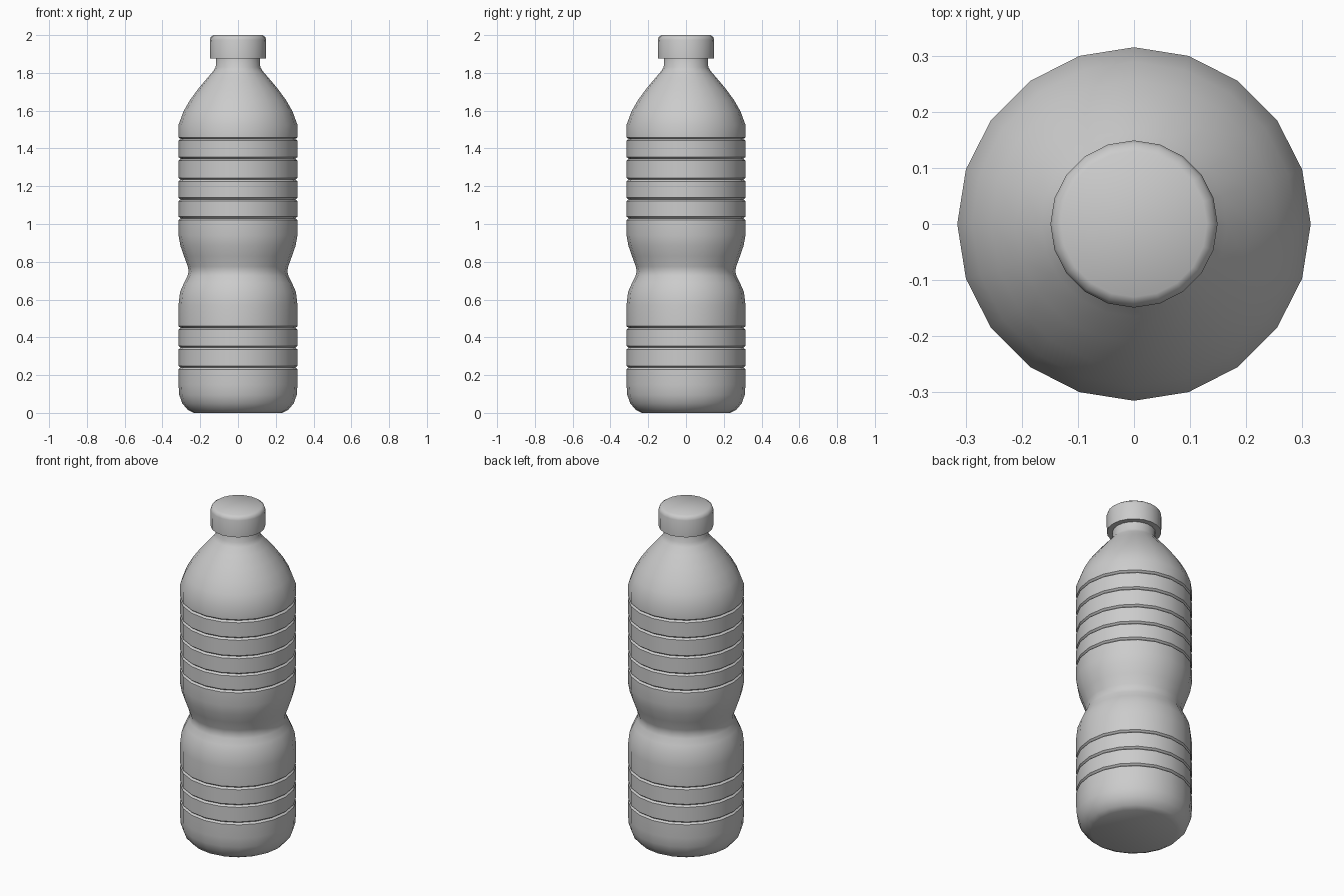
import bpy, bmesh, math

if "Cube" in bpy.data.objects:
    bpy.data.objects.remove(bpy.data.objects["Cube"])

SIDES = 20


def lathe(name, profile, angle):
    """Revolve (radius, z) points around z and close both ends."""
    bm = bmesh.new()
    rings = []
    for r, z in profile:
        rings.append([bm.verts.new((r * math.cos(2 * math.pi * i / SIDES),
                                    r * math.sin(2 * math.pi * i / SIDES), z))
                      for i in range(SIDES)])
    for a, b in zip(rings, rings[1:]):
        for i in range(SIDES):
            j = (i + 1) % SIDES
            bm.faces.new((a[i], a[j], b[j], b[i]))
    bm.faces.new(rings[0][::-1])
    bm.faces.new(rings[-1])
    mesh = bpy.data.meshes.new(name)
    bm.to_mesh(mesh)
    bm.free()
    ob = bpy.data.objects.new(name, mesh)
    bpy.context.collection.objects.link(ob)
    bpy.ops.object.select_all(action='DESELECT')
    ob.select_set(True)
    bpy.context.view_layer.objects.active = ob
    bpy.ops.object.shade_smooth_by_angle(angle=math.radians(angle))
    return ob


R = 0.315


def grooves(heights):
    """Narrow V-shaped rings pressed into the wall."""
    pts = []
    for z in heights:
        pts += [(R, z - 0.009), (R - 0.011, z), (R, z + 0.009)]
    return pts


# Bottle: rounded base, grooves, pinched waist, grooves, shoulder and neck
base = [(0.235, 0.0), (0.265, 0.015), (0.295, 0.05), (0.311, 0.095), (R, 0.15)]
waist = [(R, 0.57), (0.307, 0.64), (0.285, 0.69), (0.267, 0.725), (0.261, 0.75),
         (0.266, 0.775), (0.286, 0.83), (0.305, 0.885), (R, 0.94)]
shoulder = [(R, 1.525), (0.289, 1.595), (0.255, 1.655), (0.211, 1.715),
            (0.165, 1.77), (0.132, 1.808), (0.118, 1.83), (0.116, 1.89)]
lower = grooves([0.24, 0.345, 0.45])
upper = grooves([1.03, 1.13, 1.235, 1.345, 1.45])
lathe("bottle_body", base + lower + waist + upper + shoulder, 40)

# Screw cap with a bevelled top edge
lathe("cap", [(0.148, 1.875), (0.149, 1.975), (0.144, 1.99), (0.13, 2.0)], 40)
